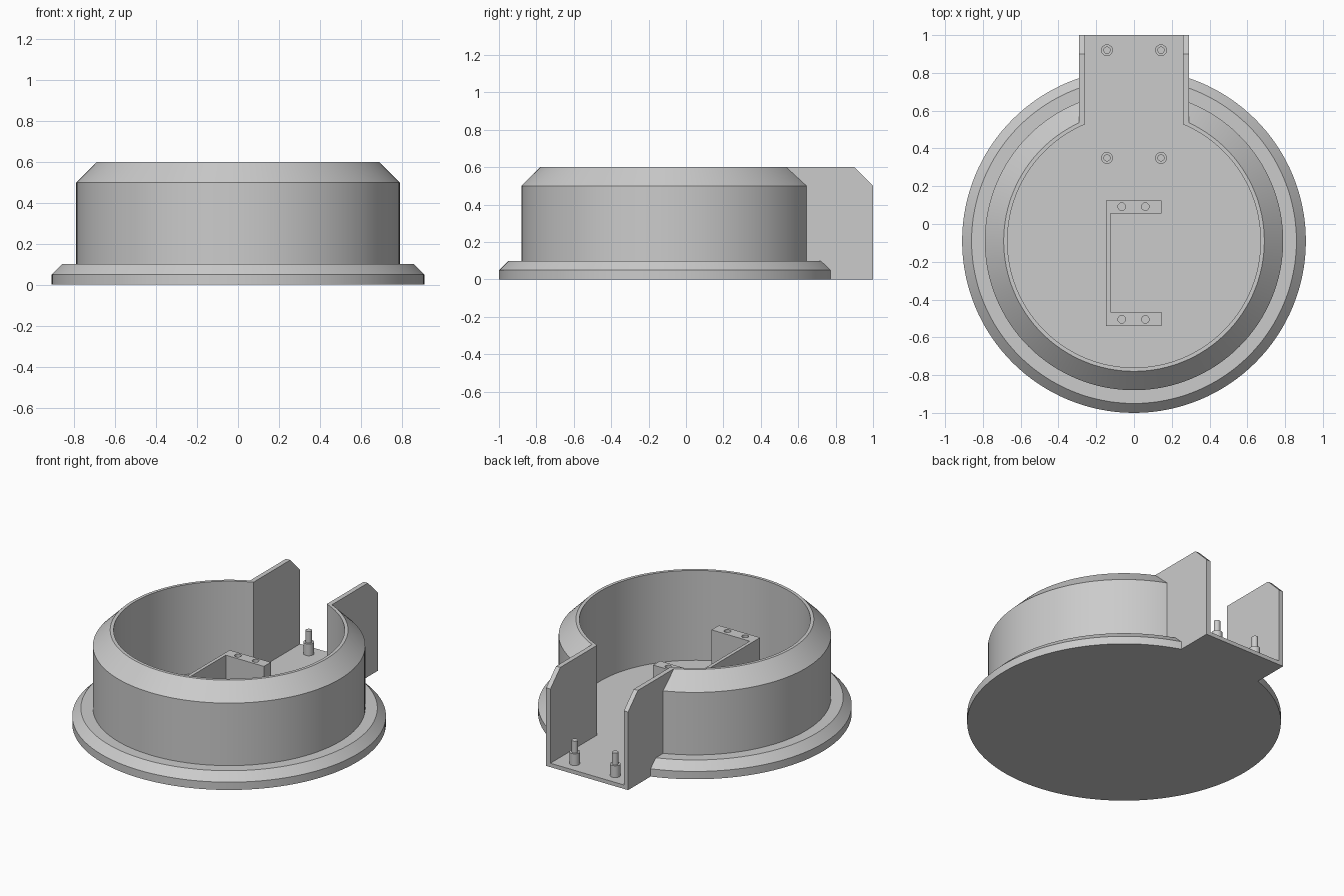
import bpy, bmesh, math
from mathutils import Vector

if "Cube" in bpy.data.objects:
    bpy.data.objects.remove(bpy.data.objects["Cube"])

CY = -0.09      # centre of the round body
FLOOR = 0.025   # floor thickness

grey = bpy.data.materials.new("plain grey")
grey.diffuse_color = (0.6, 0.6, 0.6, 1)
grey.use_nodes = True
grey.node_tree.nodes["Principled BSDF"].inputs["Base Color"].default_value = grey.diffuse_color


def finish(name, bm):
    bmesh.ops.recalc_face_normals(bm, faces=bm.faces)
    me = bpy.data.meshes.new(name)
    bm.to_mesh(me)
    bm.free()
    me.materials.append(grey)
    ob = bpy.data.objects.new(name, me)
    bpy.context.collection.objects.link(ob)
    return ob


def lathe(name, profile, x, y, steps):
    """Revolve an (r, z) profile around a vertical axis at x, y."""
    bm = bmesh.new()
    vs = [bm.verts.new((r, 0, z)) for r, z in profile]
    es = [bm.edges.new(p) for p in zip(vs, vs[1:])]
    bmesh.ops.spin(bm, geom=vs + es, cent=(0, 0, 0), axis=(0, 0, 1),
                   angle=2 * math.pi, steps=steps)
    bmesh.ops.remove_doubles(bm, verts=bm.verts, dist=1e-5)
    bmesh.ops.translate(bm, verts=bm.verts, vec=(x, y, 0))
    return finish(name, bm)


def prism(name, points, offset):
    """Extrude a flat outline by an offset vector."""
    bm = bmesh.new()
    face = bm.faces.new([bm.verts.new(p) for p in points])
    ext = bmesh.ops.extrude_face_region(bm, geom=[face])
    moved = [g for g in ext["geom"] if isinstance(g, bmesh.types.BMVert)]
    bmesh.ops.translate(bm, verts=moved, vec=Vector(offset))
    return finish(name, bm)


def boolean(ob, tool, operation):
    mod = ob.modifiers.new(operation, 'BOOLEAN')
    mod.operation, mod.solver, mod.object = operation, 'EXACT', tool
    bpy.context.view_layer.objects.active = ob
    bpy.ops.object.modifier_apply(modifier=mod.name)
    bpy.data.objects.remove(tool)


def smooth(ob):
    bpy.ops.object.select_all(action='DESELECT')
    ob.select_set(True)
    bpy.context.view_layer.objects.active = ob
    bpy.ops.object.shade_smooth_by_angle(angle=math.radians(30))


# Round housing: flange, wall with bevelled rim, and floor
housing = lathe("housing", [
    (0, 0), (0.91, 0), (0.91, 0.05), (0.86, 0.1), (0.79, 0.1), (0.79, 0.5),
    (0.69, 0.6), (0.67, 0.6), (0.67, FLOOR), (0, FLOOR)], 0, CY, 128)

# Rear channel with bevelled end walls
channel = prism("channel", [(-0.29, y, z) for y, z in (
    (0.53, 0), (1, 0), (1, 0.5), (0.9, 0.6), (0.53, 0.6))], (0.58, 0, 0))
boolean(housing, channel, 'UNION')
slot = prism("slot", [(-0.26, y, z) for y, z in (
    (0.2, FLOOR), (1.2, FLOOR), (1.2, 0.8), (0.2, 0.8))], (0.52, 0, 0))
boolean(housing, slot, 'DIFFERENCE')
smooth(housing)

# C-shaped bracket with two screw holes in each arm
bracket = prism("bracket", [(x, y, FLOOR - 0.01) for x, y in (
    (-0.147, -0.54), (0.145, -0.54), (0.145, -0.465), (-0.125, -0.465),
    (-0.125, 0.055), (0.145, 0.055), (0.145, 0.125), (-0.147, 0.125))],
    (0, 0, 0.36 - FLOOR))
for x in (-0.065, 0.06):
    for y in (-0.505, 0.092):
        hole = lathe("hole", [(0, 0.2), (0.02, 0.2), (0.02, 0.5), (0, 0.5)],
                     x, y, 24)
        boolean(bracket, hole, 'DIFFERENCE')
smooth(bracket)

# Stepped mounting posts
for x in (-0.143, 0.143):
    for y in (0.35, 0.92):
        smooth(lathe("mounting_post", [
            (0, FLOOR - 0.01), (0.031, FLOOR - 0.01), (0.031, 0.1),
            (0.019, 0.1), (0.019, 0.175), (0, 0.175)], x, y, 32))
